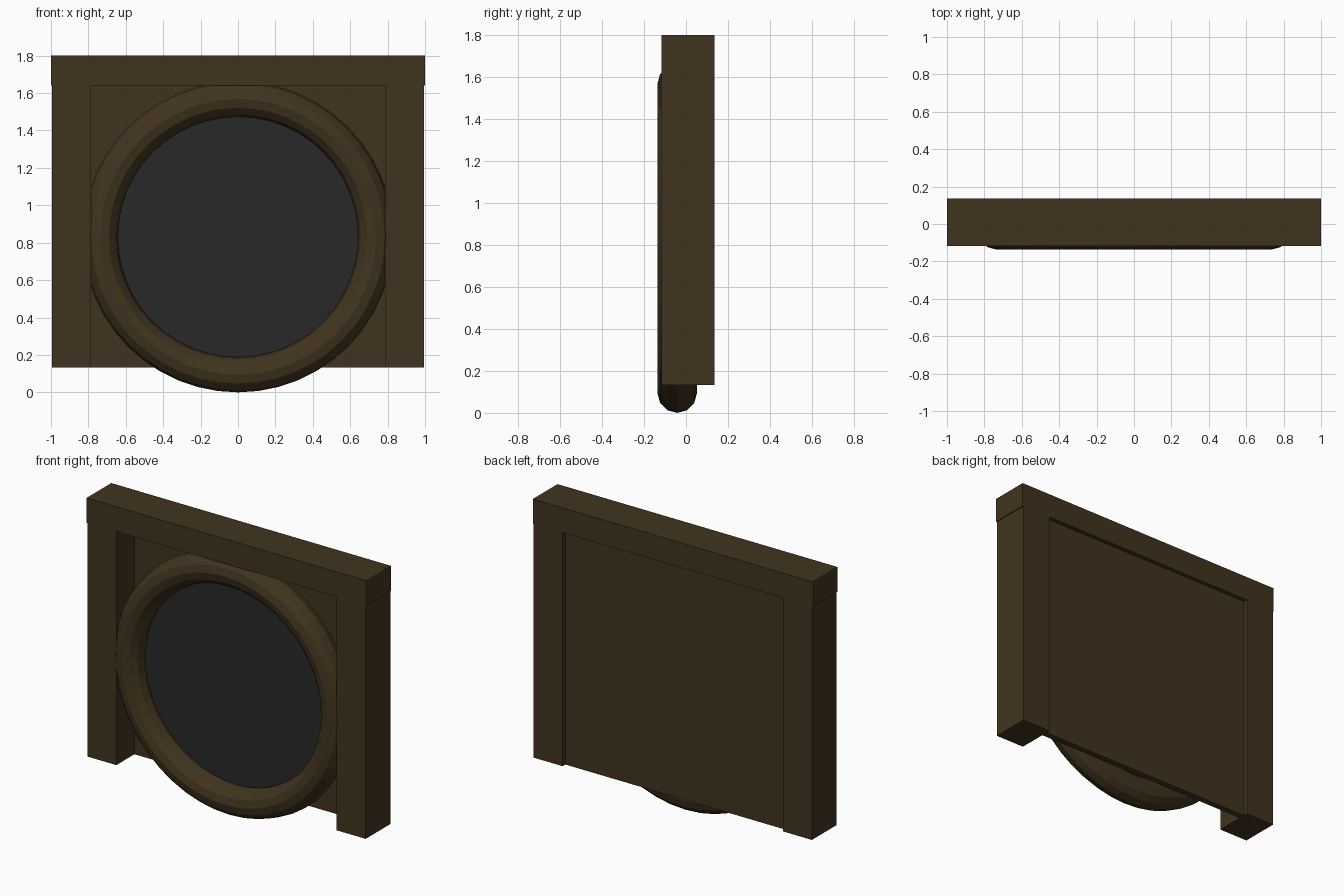
import bpy, math

if "Cube" in bpy.data.objects:
    bpy.data.objects.remove(bpy.data.objects["Cube"])


def material(name, rgb):
    m = bpy.data.materials.new(name)
    m.diffuse_color = (*rgb, 1)
    m.use_nodes = True
    m.node_tree.nodes["Principled BSDF"].inputs["Base Color"].default_value = m.diffuse_color
    return m


WOOD = material("dark brown wood", (0.053, 0.034, 0.013))
DARK = material("charcoal", (0.022, 0.022, 0.022))


def box(name, lo, hi, mat):
    centre = [(a + b) / 2 for a, b in zip(lo, hi)]
    bpy.ops.mesh.primitive_cube_add(size=1, location=centre)
    o = bpy.context.object
    o.name = name
    o.scale = [b - a for a, b in zip(lo, hi)]
    bpy.ops.object.transform_apply(location=False, rotation=False, scale=True)
    o.data.materials.append(mat)
    return o


FRONT, BACK = -0.117, 0.135
BOTTOM, LINTEL, TOP = 0.133, 1.641, 1.801
RING_Y, RING_Z, MAJOR, MINOR = -0.042, 0.831, 0.737, 0.094
DISC_Y = -0.02

# Frame: top beam, two posts, thin back panel
box("top_beam", (-1, FRONT, LINTEL), (1, BACK, TOP), WOOD)
for side, a, b in (("left", -0.994, -0.787), ("right", 0.787, 0.994)):
    box(side + "_post", (a, FRONT, BOTTOM), (b, BACK, LINTEL), WOOD)
box("back_panel", (-0.787, 0.067, BOTTOM), (0.787, 0.107, LINTEL), WOOD)

# Round rim
bpy.ops.mesh.primitive_torus_add(major_radius=MAJOR, minor_radius=MINOR,
                                 major_segments=48, minor_segments=12,
                                 location=(0, RING_Y, RING_Z),
                                 rotation=(math.pi / 2, 0, 0))
ring = bpy.context.object
ring.name = "round_rim"
ring.data.materials.append(WOOD)
bpy.ops.object.shade_flat()

# Dark disc filling the rim, set a little behind its middle
bpy.ops.mesh.primitive_cylinder_add(vertices=48, radius=MAJOR - MINOR + 0.012,
                                    depth=0.008,
                                    location=(0, DISC_Y + 0.004, RING_Z),
                                    rotation=(math.pi / 2, 0, 0))
disc = bpy.context.object
disc.name = "dark_disc"
disc.data.materials.append(DARK)
